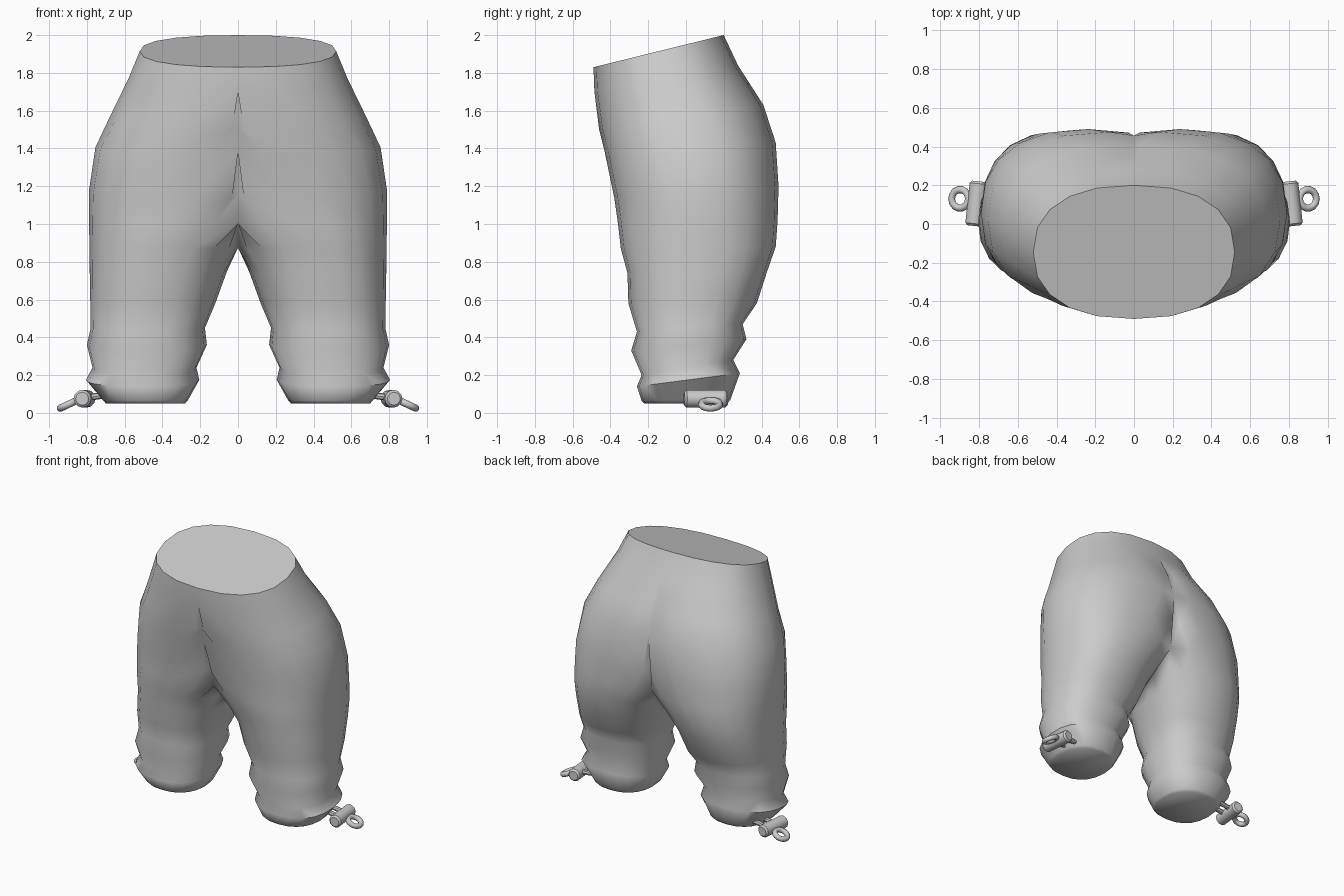
import bpy, bmesh, math
from mathutils import Vector, Matrix

if "Cube" in bpy.data.objects:
    bpy.data.objects.remove(bpy.data.objects["Cube"])

grey = bpy.data.materials.new("grey_cloth")
grey.diffuse_color = (0.6, 0.6, 0.6, 1)
grey.use_nodes = True
grey.node_tree.nodes["Principled BSDF"].inputs["Base Color"].default_value = grey.diffuse_color

SIDES = 20
# z front, z back, y front, y back, x inner, x outer (inner side is cut off at x = 0)
RINGS = [
    (1.83, 2.00, -.49, .20, -.52, .52),
    (1.70, 1.84, -.485, .275, -.58, .58),
    (1.50, 1.63, -.46, .41, -.62, .68),
    (1.38, 1.43, -.43, .475, -.50, .755),
    (1.14, 1.20, -.38, .49, -.32, .79),
    (1.00, 1.02, -.36, .485, -.18, .79),
    (0.87, 0.88, -.345, .475, -.02, .785),
    (0.74, 0.75, -.31, .43, .06, .785),
    (0.58, 0.58, -.305, .375, .12, .782),
    (0.43, 0.47, -.26, .30, .175, .78),
    (0.33, 0.39, -.29, .32, .165, .80),
    (0.20, 0.28, -.235, .25, .22, .77),
    (0.14, 0.21, -.26, .285, .205, .805),
    (0.065, 0.07, -.235, .235, .265, .715),
    (0.05, 0.05, -.22, .22, .28, .70),
]


def power(v, p):
    return math.copysign(abs(v) ** p, v)


def ring_points(zf, zb, yf, yb, xi, xo):
    pts = []
    for i in range(SIDES):
        a = 2 * math.pi * i / SIDES
        c, s = power(round(math.cos(a), 6), .85), power(round(math.sin(a), 6), .85)
        x = (xi + xo) / 2 + (xo - xi) / 2 * c
        y = (yf + yb) / 2 + (yb - yf) / 2 * s
        z = zf + (zb - zf) * (s + 1) / 2
        pts.append((x if x > .004 else 0, y, z))
    return pts


def finish(ob, mirror_mesh, angle):
    ob.data.materials.append(grey)
    bpy.ops.object.select_all(action='DESELECT')
    ob.select_set(True)
    bpy.context.view_layer.objects.active = ob
    bpy.ops.object.shade_smooth_by_angle(angle=math.radians(angle))
    m = ob.modifiers.new("mirror", 'MIRROR')
    m.use_mirror_merge = mirror_mesh
    m.merge_threshold = .001


def make(name, bm, mirror_mesh=False, angle=40):
    bmesh.ops.recalc_face_normals(bm, faces=bm.faces)
    me = bpy.data.meshes.new(name)
    bm.to_mesh(me)
    bm.free()
    ob = bpy.data.objects.new(name, me)
    bpy.context.collection.objects.link(ob)
    finish(ob, mirror_mesh, angle)
    return ob


# Trousers: one half lofted from waist to cuff, then mirrored
bm = bmesh.new()
loops = [[bm.verts.new(p) for p in ring_points(*r)] for r in RINGS]
for a, b in zip(loops, loops[1:]):
    for i in range(SIDES):
        j = (i + 1) % SIDES
        quad = (a[i], a[j], b[j], b[i])
        if any(v.co.x > 0 for v in quad):
            bm.faces.new(quad)
q = SIDES // 4
bm.faces.new([loops[0][k % SIDES] for k in range(-q, q + 1)])  # waist cap
bm.faces.new(loops[-1])                                        # cuff sole
bmesh.ops.delete(bm, geom=[v for v in bm.verts if not v.link_faces], context='VERTS')
make("trousers", bm, True, 60)


def tube(bm, start, end, radius, sides):
    start, end = Vector(start), Vector(end)
    d = end - start
    mat = Matrix.Translation((start + end) / 2) @ d.to_track_quat('Z', 'Y').to_matrix().to_4x4()
    return bmesh.ops.create_cone(bm, cap_ends=True, segments=sides, radius1=radius,
                                 radius2=radius, depth=d.length, matrix=mat)


# Cord stopper beside each cuff, with softened ends
bm = bmesh.new()
tube(bm, (.825, -.01, .075), (.80, .22, .075), .047, 12)
rims = [e for e in bm.edges if any(len(f.verts) > 4 for f in e.link_faces)]
bmesh.ops.bevel(bm, geom=rims, offset=.012, segments=1, affect='EDGES')
make("cord_stopper", bm)

# Short cords joining the cuff to the stopper
bm = bmesh.new()
for y in (.07, .15):
    tube(bm, (.66, y, .10), (.81, y, .08), .018, 8)
make("cord", bm)

# Cord loop hanging outwards
bm = bmesh.new()
mat = Matrix.Translation((.898, .13, .045)) @ Matrix.Rotation(math.radians(25), 4, 'Y')
N, M = 14, 8
grid = []
for i in range(N):
    a = 2 * math.pi * i / N
    row = []
    for k in range(M):
        b = 2 * math.pi * k / M
        r = .048 + .019 * math.cos(b)
        row.append(bm.verts.new(mat @ Vector((r * math.cos(a), r * math.sin(a), .019 * math.sin(b)))))
    grid.append(row)
for i in range(N):
    for k in range(M):
        n, l = (i + 1) % N, (k + 1) % M
        bm.faces.new((grid[i][k], grid[n][k], grid[n][l], grid[i][l]))
make("cord_loop", bm, angle=60)
